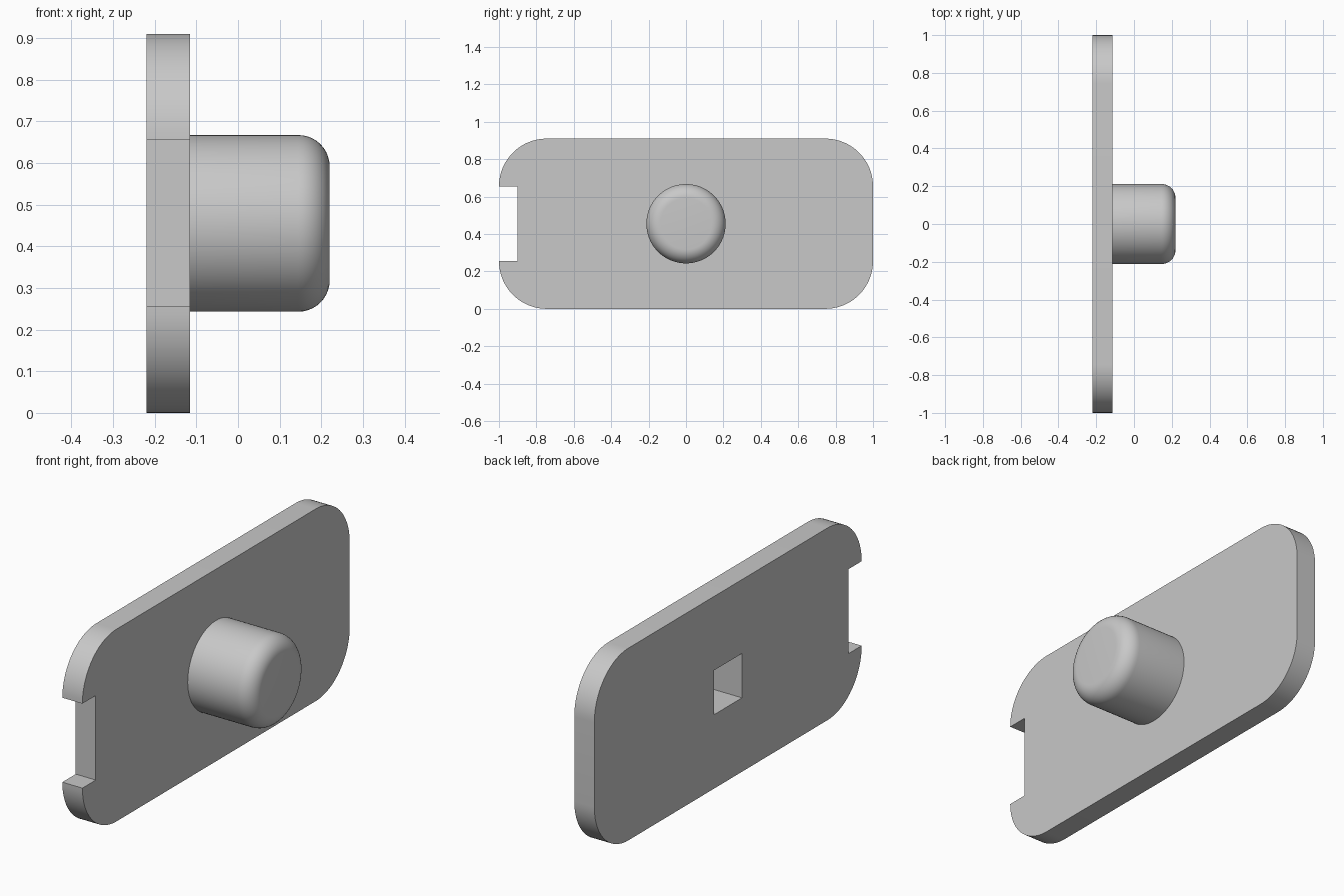
import bpy
import bmesh
from math import cos, sin, pi, radians
from mathutils import Matrix, Vector

if "Cube" in bpy.data.objects:
    bpy.data.objects.remove(bpy.data.objects["Cube"], do_unlink=True)

BACK, FACE, TIP = -0.22, -0.115, 0.22      # x of plate back, plate face, knob end
HEIGHT, CORNER = 0.91, 0.255
MID = HEIGHT / 2
KNOB_R, FILLET = 0.212, 0.075
HOLE, HOLE_END = 0.21, 0.10

grey = bpy.data.materials.new("plain grey")
grey.use_nodes = True
colour = (0.58, 0.58, 0.58, 1)
grey.diffuse_color = colour
grey.node_tree.nodes["Principled BSDF"].inputs["Base Color"].default_value = colour


def make_object(name, bm):
    bmesh.ops.recalc_face_normals(bm, faces=bm.faces)
    mesh = bpy.data.meshes.new(name)
    bm.to_mesh(mesh)
    bm.free()
    mesh.materials.append(grey)
    obj = bpy.data.objects.new(name, mesh)
    bpy.context.collection.objects.link(obj)
    return obj


def arc(cx, cy, r, start, steps):
    """Quarter circle, counter-clockwise from the start angle."""
    angles = [start + pi / 2 * i / steps for i in range(steps + 1)]
    return [(cx + r * cos(a), cy + r * sin(a)) for a in angles]


def make_plate():
    # Rounded rectangle outline in y and z, with a notch in the front end
    y, low, high = 1 - CORNER, CORNER, HEIGHT - CORNER
    outline = arc(y, low, CORNER, -pi / 2, 20)
    outline += arc(y, high, CORNER, 0, 20)
    outline += arc(-y, high, CORNER, pi / 2, 20)
    outline += [(-0.9, high), (-0.9, low)]
    outline += arc(-y, low, CORNER, pi, 20)
    bm = bmesh.new()
    face = bm.faces.new([bm.verts.new((BACK, a, b)) for a, b in outline])
    new = bmesh.ops.extrude_face_region(bm, geom=[face], use_keep_orig=True)["geom"]
    verts = [v for v in new if isinstance(v, bmesh.types.BMVert)]
    bmesh.ops.translate(bm, verts=verts, vec=(FACE - BACK, 0, 0))
    return make_object("plate", bm)


def make_knob():
    # Lathe a rounded profile about the x axis
    rounded = arc(TIP - FILLET, KNOB_R - FILLET, FILLET, 0, 10)
    profile = [(FACE, 0), (FACE, KNOB_R)] + rounded[::-1] + [(TIP, 0)]
    bm = bmesh.new()
    verts = [bm.verts.new((x, 0, MID + r)) for x, r in profile]
    edges = [bm.edges.new(pair) for pair in zip(verts, verts[1:])]
    bmesh.ops.spin(bm, geom=verts + edges, cent=(0, 0, MID), axis=(1, 0, 0),
                   angle=2 * pi, steps=72)
    bmesh.ops.remove_doubles(bm, verts=bm.verts, dist=0.0001)
    return make_object("knob", bm)


def make_hole_cutter():
    start = BACK - 0.1
    bm = bmesh.new()
    size = Matrix.Diagonal((HOLE_END - start, HOLE, HOLE, 1))
    place = Matrix.Translation(Vector(((start + HOLE_END) / 2, 0, MID)))
    bmesh.ops.create_cube(bm, size=1, matrix=place @ size)
    cutter = make_object("square_hole_cutter", bm)
    cutter.hide_render = True
    return cutter


# Square socket through the plate and into the knob
parts = [make_plate(), make_knob()]
cutter = make_hole_cutter()
for part in parts:
    cut = part.modifiers.new("square hole", 'BOOLEAN')
    cut.operation = 'DIFFERENCE'
    cut.solver = 'EXACT'
    cut.object = cutter
    bpy.ops.object.select_all(action='DESELECT')
    part.select_set(True)
    bpy.context.view_layer.objects.active = part
    bpy.ops.object.modifier_apply(modifier=cut.name)
    bpy.ops.object.shade_smooth_by_angle(angle=radians(30))
bpy.data.objects.remove(cutter, do_unlink=True)
